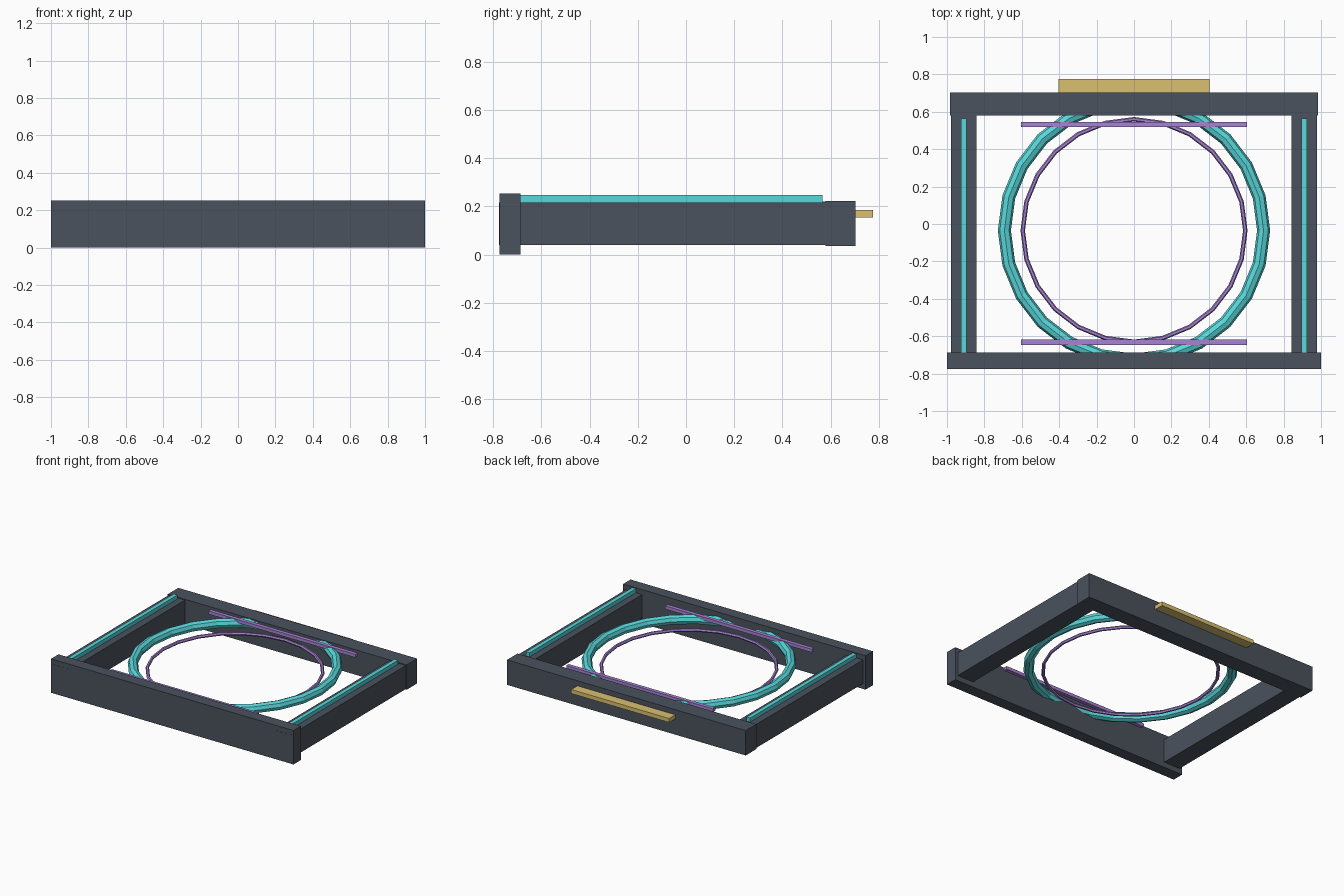
import bpy

if "Cube" in bpy.data.objects:
    bpy.data.objects.remove(bpy.data.objects["Cube"])


def material(name, rgb):
    m = bpy.data.materials.new(name)
    m.diffuse_color = (*rgb, 1)
    m.use_nodes = True
    m.node_tree.nodes["Principled BSDF"].inputs["Base Color"].default_value = m.diffuse_color
    return m


DARK = material("dark_slate", (0.07, 0.085, 0.11))
CYAN = material("cyan", (0.10, 0.68, 0.70))
PURPLE = material("purple", (0.39, 0.23, 0.66))
GOLD = material("gold", (0.70, 0.53, 0.16))


def box(name, x, y, z, mat):
    """Box from (min, max) ranges on each axis."""
    loc = [(a + b) / 2 for a, b in (x, y, z)]
    bpy.ops.mesh.primitive_cube_add(size=1, location=loc)
    ob = bpy.context.object
    ob.name = name
    ob.scale = [b - a for a, b in (x, y, z)]
    bpy.ops.object.transform_apply(location=False, rotation=False, scale=True)
    ob.data.materials.append(mat)
    return ob


def ring(name, z, major, minor, sides, mat):
    """Low-poly flat-faced ring lying flat."""
    bpy.ops.mesh.primitive_torus_add(location=(0, -0.035, z), major_segments=24,
                                     minor_segments=sides, major_radius=major,
                                     minor_radius=minor)
    ob = bpy.context.object
    ob.name = name
    ob.data.materials.append(mat)
    return ob


# Outer frame
box("front_beam", (-1, 1), (-0.774, -0.687), (0, 0.253), DARK)
box("back_beam", (-0.985, 0.985), (0.579, 0.703), (0.036, 0.222), DARK)

# Side beams with light strips on top
for side, s in (("left", -1), ("right", 1)):
    box(side + "_beam", sorted((s * 0.843, s * 0.979)), (-0.775, 0.645), (0.04, 0.216), DARK)
    box(side + "_light_strip", sorted((s * 0.895, s * 0.925)), (-0.695, 0.565), (0.214, 0.246), CYAN)

# Rings in the opening
ring("outer_ring", 0.185, 0.693, 0.035, 8, CYAN)
ring("inner_ring", 0.15, 0.595, 0.012, 6, PURPLE)

# Thin cross rails
for end, y in (("front", -0.632), ("back", 0.532)):
    box(end + "_rail", (-0.605, 0.605), (y - 0.014, y + 0.014), (0.198, 0.222), PURPLE)

# Ledge on the back
box("back_ledge", (-0.404, 0.404), (0.69, 0.775), (0.154, 0.184), GOLD)
